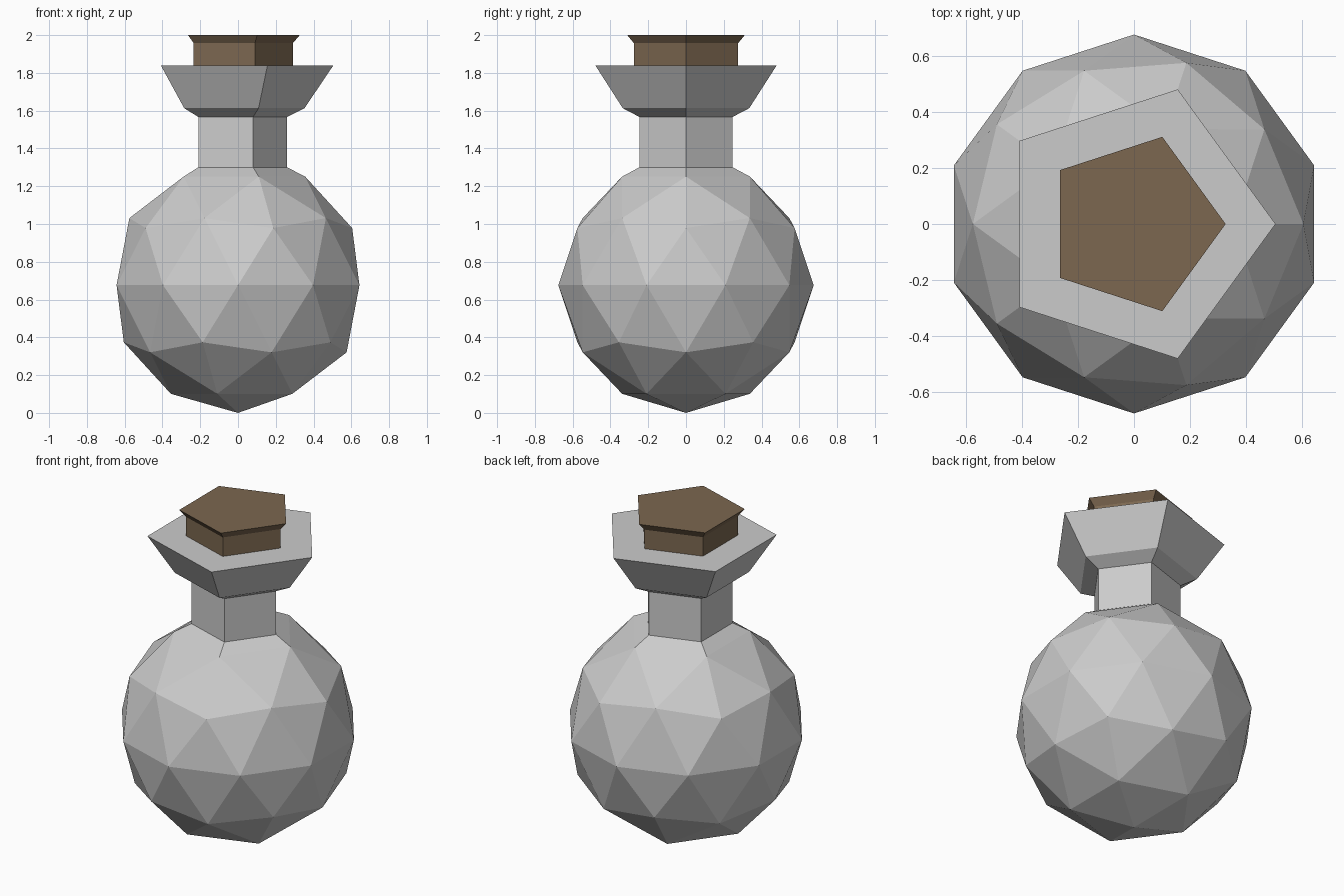
import bpy, bmesh
from math import cos, sin, tau

if "Cube" in bpy.data.objects:
    bpy.data.objects.remove(bpy.data.objects["Cube"])

R = 0.676
SIDES = 5


def finish(bm, name):
    bmesh.ops.recalc_face_normals(bm, faces=bm.faces[:])
    mesh = bpy.data.meshes.new(name)
    bm.to_mesh(mesh)
    bm.free()
    obj = bpy.data.objects.new(name, mesh)
    bpy.context.collection.objects.link(obj)
    return obj


def add_ring(bm, radius, z):
    return [bm.verts.new((radius * cos(tau * i / SIDES), radius * sin(tau * i / SIDES), z))
            for i in range(SIDES)]


def loft(bm, ring, profile):
    """Bridge five-sided rings upward from ring, and return the last one."""
    for radius, z in profile:
        new = add_ring(bm, radius, z)
        for i in range(SIDES):
            j = (i + 1) % SIDES
            bm.faces.new((ring[i], ring[j], new[j], new[i]))
        ring = new
    return ring


# Flask: faceted ball opened at the top pole, then neck and flared lip
bm = bmesh.new()
bmesh.ops.create_icosphere(bm, subdivisions=2, radius=R)
bmesh.ops.translate(bm, verts=bm.verts[:], vec=(0, 0, R))
pole = max(bm.verts, key=lambda v: v.co.z)
bmesh.ops.delete(bm, geom=[pole], context='VERTS')
opening = loft(bm, add_ring(bm, 0.3556, 1.251),
               [(0.26, 1.30), (0.26, 1.567), (0.352, 1.613), (0.505, 1.84)])
bm.faces.new(opening)
bmesh.ops.remove_doubles(bm, verts=bm.verts[:], dist=0.01)
finish(bm, "flask")

# Cork stopper: pentagonal plug with flared top
bm = bmesh.new()
base = add_ring(bm, 0.29, 1.83)
bm.faces.new(base[::-1])
bm.faces.new(loft(bm, base, [(0.29, 1.957), (0.327, 2.0)]))
cork = finish(bm, "cork_stopper")
mat = bpy.data.materials.new("cork_brown")
mat.diffuse_color = (0.2, 0.135, 0.08, 1)
mat.use_nodes = True
mat.node_tree.nodes["Principled BSDF"].inputs["Base Color"].default_value = mat.diffuse_color
cork.data.materials.append(mat)
